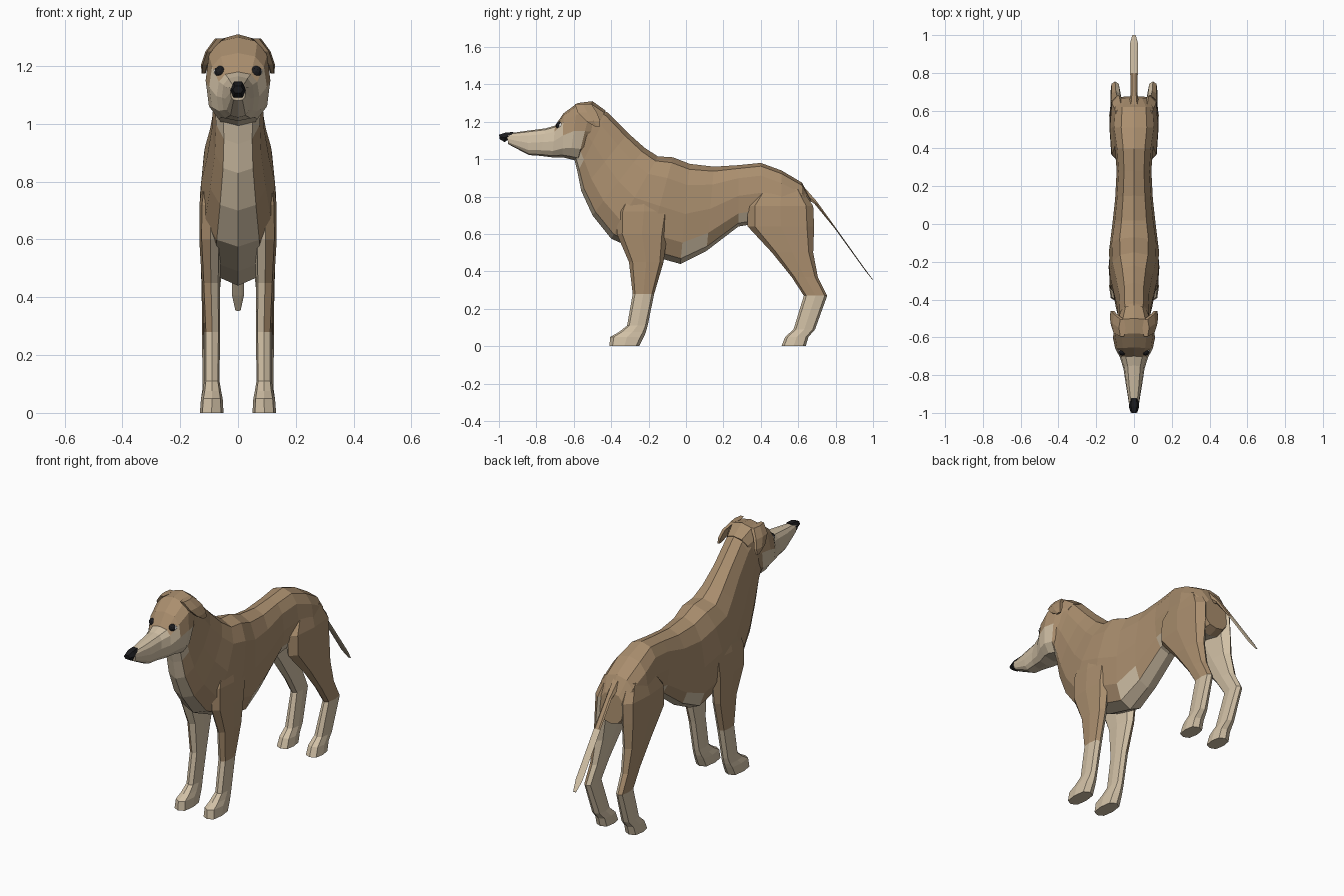
import bpy, bmesh, math
from mathutils import Vector

cube = bpy.data.objects.get("Cube")
if cube:
    bpy.data.objects.remove(cube, do_unlink=True)


def material(name, color):
    mat = bpy.data.materials.new(name)
    mat.use_nodes = True
    mat.diffuse_color = (*color, 1)
    mat.node_tree.nodes["Principled BSDF"].inputs["Base Color"].default_value = (*color, 1)
    return mat


BROWN, CREAM, BLACK, WHITE = range(4)
MATERIALS = [
    material("brown fur", (0.40, 0.27, 0.155)),
    material("cream fur", (0.64, 0.53, 0.38)),
    material("black", (0.012, 0.012, 0.014)),
    material("eye white", (0.75, 0.73, 0.70)),
]


def finish(name, bm, paint):
    """Turn a bmesh into an object and colour its faces with a rule."""
    bmesh.ops.recalc_face_normals(bm, faces=bm.faces)
    for face in bm.faces:
        face.material_index = paint(face.calc_center_median(), face.normal)
    mesh = bpy.data.meshes.new(name)
    bm.to_mesh(mesh)
    bm.free()
    for mat in MATERIALS:
        mesh.materials.append(mat)
    obj = bpy.data.objects.new(name, mesh)
    bpy.context.collection.objects.link(obj)
    return obj


def loft(name, frames, sides, power, paint):
    """Skin rounded rings; a frame is a centre and two half axes."""
    bm = bmesh.new()
    rings = []
    for centre, u, v in frames:
        ring = []
        for i in range(sides):
            a = math.tau * i / sides
            c, s = (math.copysign(abs(t) ** power, t) for t in (math.cos(a), math.sin(a)))
            ring.append(bm.verts.new(centre + u * c + v * s))
        rings.append(ring)
    for low, high in zip(rings, rings[1:]):
        for i in range(sides):
            j = (i + 1) % sides
            bm.faces.new((low[i], low[j], high[j], high[i]))
    bm.faces.new(rings[0])
    bm.faces.new(rings[-1])
    return finish(name, bm, paint)


def spine_frames(rows):
    """Rows: top y, top z, bottom y, bottom z, half width."""
    for ty, tz, by, bz, w in rows:
        top, bottom = Vector((0, ty, tz)), Vector((0, by, bz))
        yield (top + bottom) / 2, Vector((w, 0, 0)), (top - bottom) / 2


def limb_frames(rows, side):
    """Rows: height, front y, back y, inner x, outer x."""
    for z, front, back, inner, outer in rows:
        yield (Vector((side * (inner + outer) / 2, (front + back) / 2, z)),
               Vector(((outer - inner) / 2, 0, 0)), Vector((0, (back - front) / 2, 0)))


def ball(name, centre, radii, index):
    bm = bmesh.new()
    bmesh.ops.create_icosphere(bm, subdivisions=2, radius=1)
    bmesh.ops.scale(bm, vec=radii, verts=bm.verts)
    bmesh.ops.translate(bm, vec=centre, verts=bm.verts)
    return finish(name, bm, lambda c, n: index)


# Neck and torso, with a pale throat, chest and belly
def paint_body(c, n):
    belly = c.y > -0.1 and (n.z < -0.5 or c.z < 0.58) and c.y < 0.6
    chest = c.y <= -0.1 and abs(c.x) < 0.07 and n.y + n.z < -0.7
    return CREAM if belly or chest else BROWN


BODY = [
    (-0.48, 1.28, -0.60, 1.01, 0.088),
    (-0.42, 1.25, -0.58, 0.93, 0.085),
    (-0.31, 1.14, -0.56, 0.83, 0.09),
    (-0.22, 1.06, -0.50, 0.70, 0.108),
    (-0.15, 1.015, -0.40, 0.575, 0.128),
    (-0.07, 1.01, -0.21, 0.49, 0.132),
    (0.02, 0.975, -0.03, 0.44, 0.115),
    (0.15, 0.96, 0.11, 0.51, 0.1),
    (0.28, 0.968, 0.28, 0.64, 0.092),
    (0.40, 0.98, 0.40, 0.66, 0.1),
    (0.51, 0.94, 0.51, 0.62, 0.118),
    (0.62, 0.875, 0.62, 0.60, 0.11),
    (0.665, 0.79, 0.675, 0.62, 0.075),
]
loft("torso_and_neck", spine_frames(BODY), 12, 0.8, paint_body)


# Head with a long pale muzzle
def paint_head(c, n):
    return CREAM if c.y < -0.57 and c.z < 1.17 else BROWN


HEAD = [
    (-0.43, 1.26, -0.55, 1.03, 0.075),
    (-0.50, 1.31, -0.58, 0.99, 0.1),
    (-0.58, 1.30, -0.62, 1.0, 0.112),
    (-0.655, 1.245, -0.66, 1.01, 0.1),
    (-0.70, 1.18, -0.715, 1.01, 0.074),
    (-0.75, 1.165, -0.78, 1.018, 0.056),
    (-0.85, 1.152, -0.84, 1.022, 0.044),
    (-0.96, 1.136, -0.95, 1.08, 0.026),
]
loft("head", spine_frames(HEAD), 12, 0.75, paint_head)

NOSE = [
    (-0.92, 1.148, -0.95, 1.105, 0.024),
    (-0.965, 1.145, -0.97, 1.088, 0.027),
    (-1.0, 1.132, -0.995, 1.105, 0.018),
]
loft("nose", spine_frames(NOSE), 6, 0.8, lambda c, n: BLACK)

# Flat hanging tail with a pale tip
TAIL = [
    (0.61, 0.88, 0.61, 0.80, 0.03),
    (0.70, 0.775, 0.685, 0.762, 0.018),
    (0.80, 0.635, 0.794, 0.63, 0.02),
    (0.96, 0.41, 0.956, 0.406, 0.021),
    (1.0, 0.356, 0.998, 0.353, 0.009),
]
loft("tail", spine_frames(TAIL), 6, 0.8, lambda c, n: CREAM if c.y > 0.77 else BROWN)

FRONT_LEG = [
    (0, -0.41, -0.25, 0.05, 0.132),
    (0.05, -0.405, -0.225, 0.053, 0.128),
    (0.075, -0.36, -0.215, 0.058, 0.122),
    (0.11, -0.315, -0.205, 0.064, 0.117),
    (0.28, -0.285, -0.17, 0.062, 0.117),
    (0.45, -0.305, -0.12, 0.062, 0.125),
    (0.60, -0.37, -0.10, 0.058, 0.134),
    (0.72, -0.37, -0.08, 0.05, 0.134),
    (0.85, -0.31, -0.13, 0.04, 0.115),
]
HIND_LEG = [
    (0, 0.51, 0.64, 0.05, 0.132),
    (0.05, 0.53, 0.655, 0.053, 0.128),
    (0.09, 0.575, 0.69, 0.062, 0.122),
    (0.27, 0.63, 0.755, 0.075, 0.125),
    (0.37, 0.565, 0.705, 0.068, 0.125),
    (0.50, 0.46, 0.68, 0.055, 0.128),
    (0.64, 0.33, 0.685, 0.04, 0.13),
    (0.75, 0.33, 0.68, 0.03, 0.128),
    (0.84, 0.40, 0.62, 0.03, 0.105),
]
EAR = [
    (1.295, -0.60, -0.50, 0.045, 0.08),
    (1.25, -0.585, -0.47, 0.085, 0.113),
    (1.205, -0.54, -0.455, 0.1, 0.128),
    (1.175, -0.49, -0.458, 0.112, 0.126),
]

# Paired legs, ears and eyes
for side, label in ((1, "left"), (-1, "right")):
    def paint_leg(c, n):
        inner = n.x * side < -0.3 and c.z < 0.7
        return CREAM if c.z < 0.28 or inner else BROWN

    for name, rows in (("front_leg", FRONT_LEG), ("hind_leg", HIND_LEG)):
        loft(f"{label}_{name}", limb_frames(rows, side), 8, 0.7, paint_leg)
    loft(f"{label}_ear", limb_frames(EAR, side), 6, 0.8, lambda c, n: BROWN)
    ball(f"{label}_eye_white", (side * 0.064, -0.668, 1.18), (0.021, 0.022, 0.017), WHITE)
    ball(f"{label}_eye", (side * 0.062, -0.676, 1.18), (0.02, 0.02, 0.021), BLACK)
